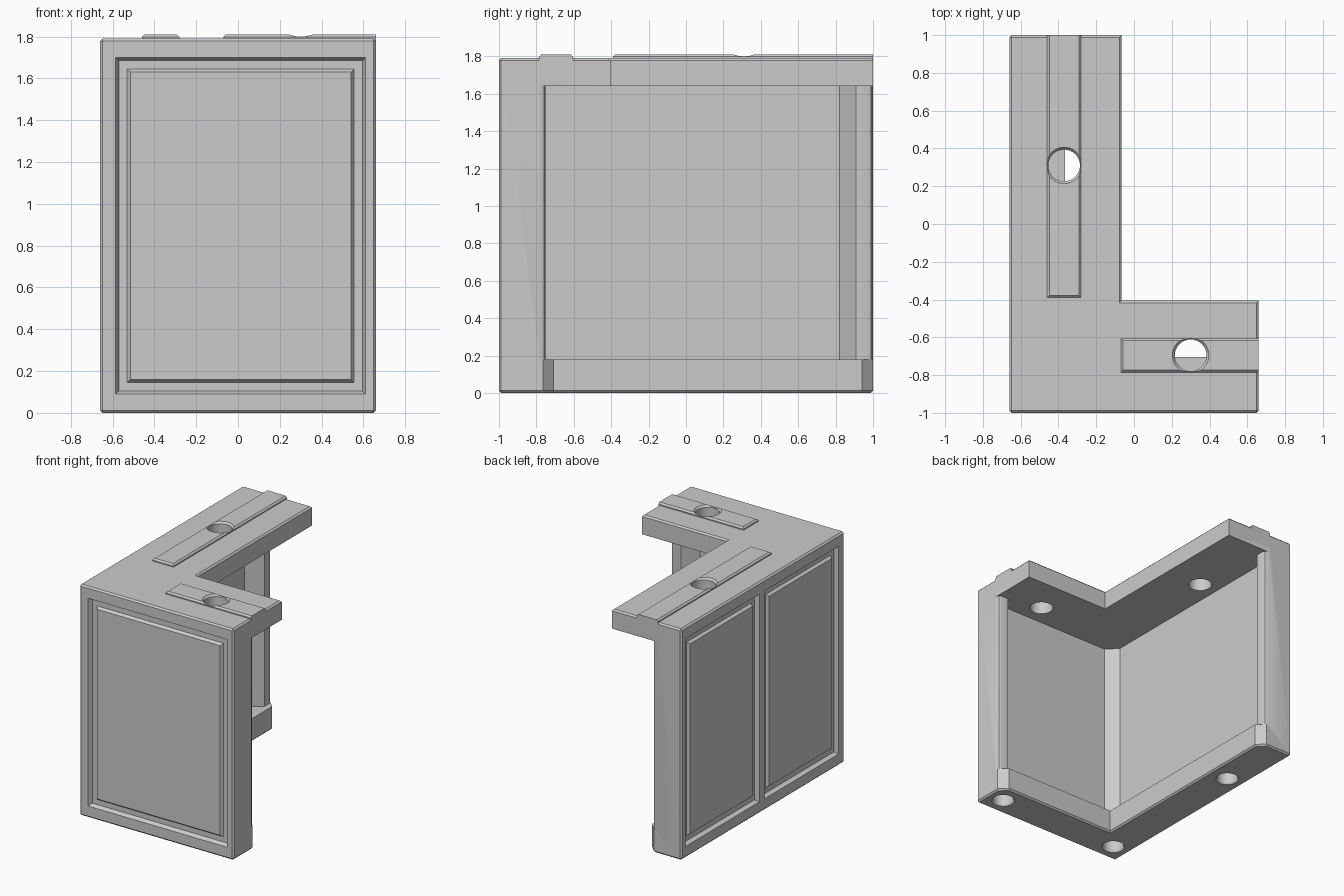
import bpy, bmesh, math
from mathutils import Vector

cube = bpy.data.objects.get("Cube")
if cube:
    bpy.data.objects.remove(cube, do_unlink=True)

stone = bpy.data.materials.new("plain grey")
stone.use_nodes = True
GREY = (0.6, 0.6, 0.6, 1)
stone.diffuse_color = GREY
stone.node_tree.nodes["Principled BSDF"].inputs["Base Color"].default_value = GREY

X, Y = 0.66, 1.0            # half width, half depth
TOP, SLAB, FOOT = 1.79, 1.64, 0.18


def loft(name, *loops):
    """Closed solid through loops that share a point count."""
    bm = bmesh.new()
    rings = [[bm.verts.new(p) for p in loop] for loop in loops]
    n = len(rings[0])
    for a, b in zip(rings, rings[1:]):
        for i in range(n):
            j = (i + 1) % n
            bm.faces.new((a[i], a[j], b[j], b[i]))
    bm.faces.new(rings[0][::-1])
    bm.faces.new(rings[-1])
    bmesh.ops.recalc_face_normals(bm, faces=bm.faces)
    mesh = bpy.data.meshes.new(name)
    bm.to_mesh(mesh)
    bm.free()
    mesh.materials.append(stone)
    ob = bpy.data.objects.new(name, mesh)
    bpy.context.collection.objects.link(ob)
    return ob


def l_prism(name, profile, cut, z0, z1):
    """L plan; profile lists (depth from outer face, distance from arm end)."""
    d = profile[0][0]
    pts = [(-X, -Y), (X, -Y)]
    pts += [(X - e, -Y + t) for t, e in reversed(profile)]
    inner = [(d + cut, d), (d, d + cut)] if cut else [(d, d)]
    pts += [(-X + a, -Y + b) for a, b in inner]
    pts += [(-X + t, Y - e) for t, e in profile] + [(-X, Y)]
    return loft(name, *[[(x, y, z) for x, y in pts] for z in (z0, z1)])


def combine(target, other, operation):
    mod = target.modifiers.new(operation, "BOOLEAN")
    mod.operation, mod.object, mod.solver = operation, other, "EXACT"
    bpy.context.view_layer.objects.active = target
    bpy.ops.object.modifier_apply(modifier=mod.name)
    bpy.data.objects.remove(other, do_unlink=True)


# Walls with end columns, foot ledge and top slab, fused into one body
body = l_prism("wall_body", [(0.14, 0.18), (0.25, 0.09), (0.25, 0.03),
                             (0.242, 0.01), (0.22, 0)], 0.08, FOOT, SLAB)
combine(body, l_prism("foot", [(0.295, 0.06), (0.235, 0)], 0, 0, FOOT), "UNION")
combine(body, l_prism("slab", [(0.595, 0)], 0, SLAB, TOP), "UNION")

# Small bevel on the top and bottom rims and the outer corners
bm = bmesh.new()
bm.from_mesh(body.data)
bmesh.ops.remove_doubles(bm, verts=bm.verts, dist=0.0005)
bmesh.ops.dissolve_limit(bm, angle_limit=0.01, verts=bm.verts, edges=bm.edges)


def on_rim(edge):
    a, b = (v.co for v in edge.verts)
    if any(abs(a.z - z) < 0.001 and abs(b.z - z) < 0.001 for z in (0, TOP)):
        return True
    return all(abs(abs(p.x) - X) < 0.001 and abs(abs(p.y) - Y) < 0.001
               for p in (a, b))


bmesh.ops.bevel(bm, geom=[e for e in bm.edges if on_rim(e)], offset=0.012,
                segments=1, affect="EDGES", clamp_overlap=True)
bm.to_mesh(body.data)
bm.free()


def rect(x0, x1, y0, y1, z, inset=0):
    return [(x0 + inset, y0 + inset, z), (x1 - inset, y0 + inset, z),
            (x1 - inset, y1 - inset, z), (x0 + inset, y1 - inset, z)]


# Raised rails along the top
RAIL = TOP + 0.02
for x0, x1, y0, y1 in ((-0.46, -0.28, -0.39, Y), (-0.07, X, -0.785, -0.605)):
    low = rect(x0, x1, y0, y1, SLAB + 0.05)
    mid = rect(x0, x1, y0, y1, RAIL - 0.012)
    top = [(x if x == X else x + (0.012 if x == x0 else -0.012),
            y if y == Y else y + (0.012 if y == y0 else -0.012), RAIL)
           for x, y, z in mid]
    combine(body, loft("rail", low, mid, top), "UNION")


def circle(x, y, z, r, n=32):
    return [(x + r * math.cos(math.tau * i / n),
             y + r * math.sin(math.tau * i / n), z) for i in range(n)]


# Countersunk holes through the slab
for x, y in ((-0.37, 0.31), (0.3, -0.695)):
    combine(body, loft("hole", circle(x, y, SLAB - 0.05, 0.084),
                       circle(x, y, RAIL - 0.015, 0.084),
                       circle(x, y, RAIL + 0.01, 0.105)), "DIFFERENCE")

# Blind sockets under the foot
for x, y in ((-0.52, -0.855), (0.53, -0.855), (-0.52, 0.44)):
    combine(body, loft("socket", circle(x, y, -0.01, 0.09),
                       circle(x, y, 0.012, 0.076),
                       circle(x, y, 0.12, 0.076)), "DIFFERENCE")


def front(u, v, depth):
    return Vector((u, -Y + depth, v))


def side(u, v, depth):
    return Vector((-X + depth, u, v))


# Recessed frames, each holding a raised panel
GROOVE, PROUD = 0.03, 0.01
for name, place, u0, u1 in (("front_panel", front, -0.585, 0.61),
                            ("side_panel_front", side, -0.925, -0.02),
                            ("side_panel_back", side, 0.045, 0.95)):
    def frame(inset, depth):
        return [place(u, v, depth) for u, v, _ in
                rect(u0, u1, 0.09, 1.70, 0, inset)]
    combine(body, loft("recess", frame(-0.005, -0.01), frame(0, 0),
                       frame(0.015, GROOVE)), "DIFFERENCE")
    loft(name, frame(0.055, GROOVE + 0.01), frame(0.055, GROOVE),
         frame(0.07, PROUD))

# Flat faces with smooth round holes
for ob in bpy.context.scene.objects:
    ob.select_set(ob == body)
bpy.context.view_layer.objects.active = body
bpy.ops.object.shade_smooth_by_angle(angle=math.radians(25))
